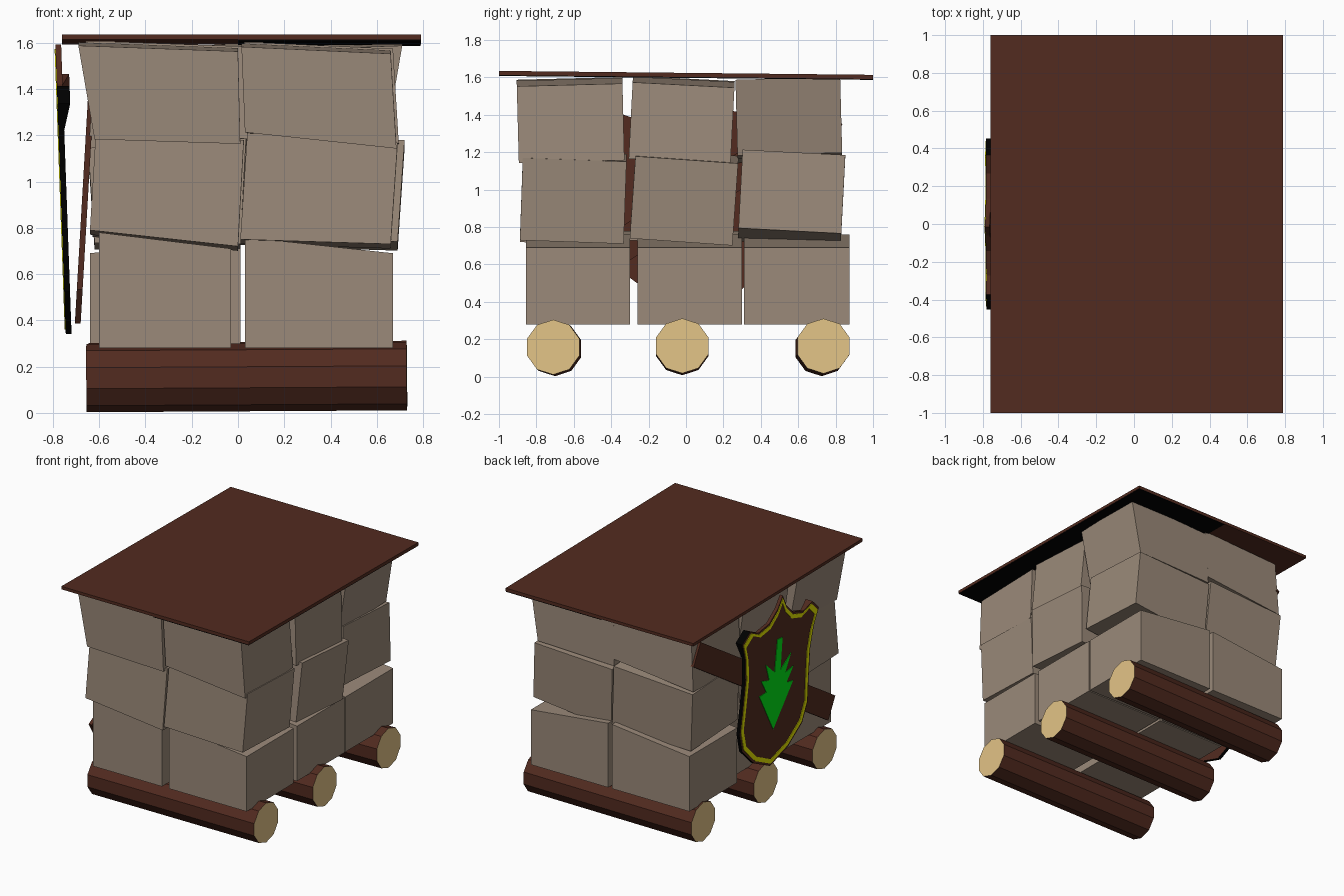
import bpy, bmesh, math
from mathutils import Matrix, Vector

if "Cube" in bpy.data.objects:
    bpy.data.objects.remove(bpy.data.objects["Cube"])


def material(name, rgb):
    m = bpy.data.materials.new(name)
    m.diffuse_color = (*rgb, 1)
    m.use_nodes = True
    m.node_tree.nodes["Principled BSDF"].inputs["Base Color"].default_value = m.diffuse_color
    return m


WOOD = material("dark_wood", (0.085, 0.024, 0.014))
CUT = material("cut_wood", (0.77, 0.55, 0.24))
STONE = material("stone", (0.325, 0.252, 0.192))
YELLOW = material("yellow_paint", (0.80, 0.80, 0.0))
GREEN = material("green_paint", (0.0, 0.80, 0.008))
BLACK = material("black", (0.0, 0.0, 0.0))


def finish(bm, name, *mats):
    bmesh.ops.recalc_face_normals(bm, faces=bm.faces)
    me = bpy.data.meshes.new(name)
    bm.to_mesh(me)
    bm.free()
    for m in mats:
        me.materials.append(m)
    ob = bpy.data.objects.new(name, me)
    bpy.context.collection.objects.link(ob)
    return ob


def prism(bm, near, far):
    """Close two matching outlines into a solid; return the side faces."""
    a = [bm.verts.new(p) for p in near]
    b = [bm.verts.new(p) for p in far]
    bm.faces.new(a)
    bm.faces.new(b[::-1])
    n = len(a)
    return [bm.faces.new((a[i], b[i], b[(i + 1) % n], a[(i + 1) % n])) for i in range(n)]


# Roller logs: ten-sided, pale cut ends
def log(name, left, right, r=0.147):
    left, right = Vector(left), Vector(right)
    axis = right - left
    rot = axis.to_track_quat('Z', 'Y').to_matrix().to_4x4()
    bm = bmesh.new()
    bmesh.ops.create_cone(bm, cap_ends=True, segments=10, radius1=r, radius2=r,
                          depth=axis.length,
                          matrix=Matrix.Translation((left + right) / 2) @ rot)
    for f in bm.faces:
        f.material_index = 1 if len(f.verts) > 4 else 0
    finish(bm, name, WOOD, CUT)


log("front_log", (-0.655, -0.70, 0.150), (0.73, -0.71, 0.158))
log("middle_log", (-0.645, -0.02, 0.155), (0.73, -0.02, 0.165))
log("back_log", (-0.65, 0.725, 0.150), (0.73, 0.735, 0.164))

# Stone blocks: skewed front outline (x, z) for each layer and column
OUTLINES = [
    [[(-0.60, 0.28), (-0.03, 0.28), (-0.03, 0.71), (-0.60, 0.78)],
     [(0.03, 0.28), (0.67, 0.28), (0.67, 0.69), (0.03, 0.76)]],
    [[(-0.64, 0.78), (0.00, 0.71), (0.025, 1.17), (-0.615, 1.20)],
     [(0.01, 0.74), (0.66, 0.72), (0.69, 1.16), (0.04, 1.20)]],
    [[(-0.62, 1.19), (0.01, 1.17), (0.00, 1.57), (-0.69, 1.595)],
     [(0.03, 1.22), (0.685, 1.15), (0.66, 1.56), (0.015, 1.59)]],
]
ROWS = [[(-0.855, -0.30), (-0.26, 0.30), (0.31, 0.875)],
        [(-0.88, -0.325), (-0.285, 0.265), (0.29, 0.84)],
        [(-0.90, -0.335), (-0.295, 0.25), (0.27, 0.83)]]
# sideways shift (left, right) of the stones in each row
SHIFT = [[(0, 0), (0.04, 0), (0.03, 0)],
         [(0, 0), (0.01, 0.03), (0.04, 0.04)],
         [(0, 0), (0.03, 0.01), (0.04, 0.02)]]
TILT = [(0, 0, 0), (-2, -4, -3), (1.5, -3, 1.5)]
for k in range(3):
    for row in range(3):
        y0, y1 = ROWS[k][row]
        for col in range(2):
            # the back row is the front row turned round
            turned = row == 2 and not (k == 0 and col == 1)
            quad = OUTLINES[k][1 - col if turned else col]
            sign = -1 if turned else 1
            pts = [(sign * x + SHIFT[k][row][col], z) for x, z in quad]
            bm = bmesh.new()
            prism(bm, [(x, y0, z) for x, z in pts], [(x, y1, z) for x, z in pts])
            c = sum((v.co for v in bm.verts), Vector()) / 8
            bmesh.ops.rotate(bm, verts=bm.verts, cent=c,
                             matrix=Matrix.Rotation(math.radians(TILT[k][row]), 3, 'X'))
            finish(bm, f"stone_{k}_{row}_{col}", STONE)


# Roof board, sloping slightly to the back, with a black lining on its right half
def slab(name, x0, x1, bottom, top, mat):
    bm = bmesh.new()
    ends = [[(x0, y, z + bottom), (x1, y, z + bottom), (x1, y, z + top), (x0, y, z + top)]
            for y, z in ((-1, 1.613), (1, 1.592))]
    prism(bm, *ends)
    finish(bm, name, mat)


slab("roof_board", -0.76, 0.79, 0, 0.022, WOOD)
slab("roof_lining", 0.0, 0.788, -0.005, 0.001, BLACK)

# Diagonal plank behind the shield, leaning against the stones
low, high = Vector((-0.72, 0.46)), Vector((0.79, 1.42))
side = Vector((-(high - low).y, (high - low).x)).normalized() * 0.088
corners = [low - side, high - side, high + side, low + side]


def plank_x(z, t):
    return -0.705 + 0.058 * (z - 0.39) + t


bm = bmesh.new()
prism(bm, [(plank_x(p.y, 0), p.x, p.y) for p in corners],
      [(plank_x(p.y, 0.025), p.x, p.y) for p in corners])
finish(bm, "diagonal_plank", WOOD)

# Shield: mirrored half outline, placed leaning on the left side
ROLL = math.radians(4)


def place(u, v, w):
    y = 0.03 + u * math.cos(ROLL) - v * math.sin(ROLL)
    z = 0.94 + u * math.sin(ROLL) + v * math.cos(ROLL)
    return (-0.766 - 0.036 * (z - 0.94) - w, y, z)


def mirrored(half):
    return half + [(-u, v) for u, v in reversed(half) if u > 0]


SHIELD = mirrored([(0, 0.655), (0.05, 0.57), (0.14, 0.49), (0.27, 0.46), (0.37, 0.50),
                   (0.455, 0.43), (0.41, 0.31), (0.385, 0.15), (0.395, -0.10),
                   (0.405, -0.25), (0.355, -0.39), (0.20, -0.52), (0, -0.60)])
bm = bmesh.new()
sides = prism(bm, [place(u, v, 0) for u, v in SHIELD],
              [place(u, v, -0.055 if v > 0.4 and abs(u) > 0.3 else -0.025) for u, v in SHIELD])
# rim is black except along the wavy top
for i, f in enumerate(sides):
    mid_u = (SHIELD[i][0] + SHIELD[(i + 1) % len(SHIELD)][0]) / 2
    mid_v = (SHIELD[i][1] + SHIELD[(i + 1) % len(SHIELD)][1]) / 2
    f.material_index = 0 if mid_v > 0.4 and abs(mid_u) < 0.35 else 1
finish(bm, "shield_board", WOOD, BLACK)

# Painted border line
bm = bmesh.new()
OUT, IN = (0.965, 0.97), (0.895, 0.915)
for i, p in enumerate(SHIELD):
    q = SHIELD[(i + 1) % len(SHIELD)]
    strip = [(s[0] * a, s[1] * b) for s, (a, b) in ((p, OUT), (p, IN), (q, IN), (q, OUT))]
    prism(bm, [place(u, v, 0.004) for u, v in strip], [place(u, v, -0.002) for u, v in strip])
finish(bm, "shield_border", YELLOW)

# Painted tree-like emblem pointing down
EMBLEM = mirrored([(0.03, 0.34), (0.035, 0.10), (0.15, 0.19), (0.095, 0.06), (0.19, 0.08),
                   (0.12, -0.02), (0.20, -0.03), (0, -0.33)])
bm = bmesh.new()
prism(bm, [place(u, v, 0.004) for u, v in EMBLEM], [place(u, v, -0.002) for u, v in EMBLEM])
finish(bm, "shield_emblem", GREEN)
